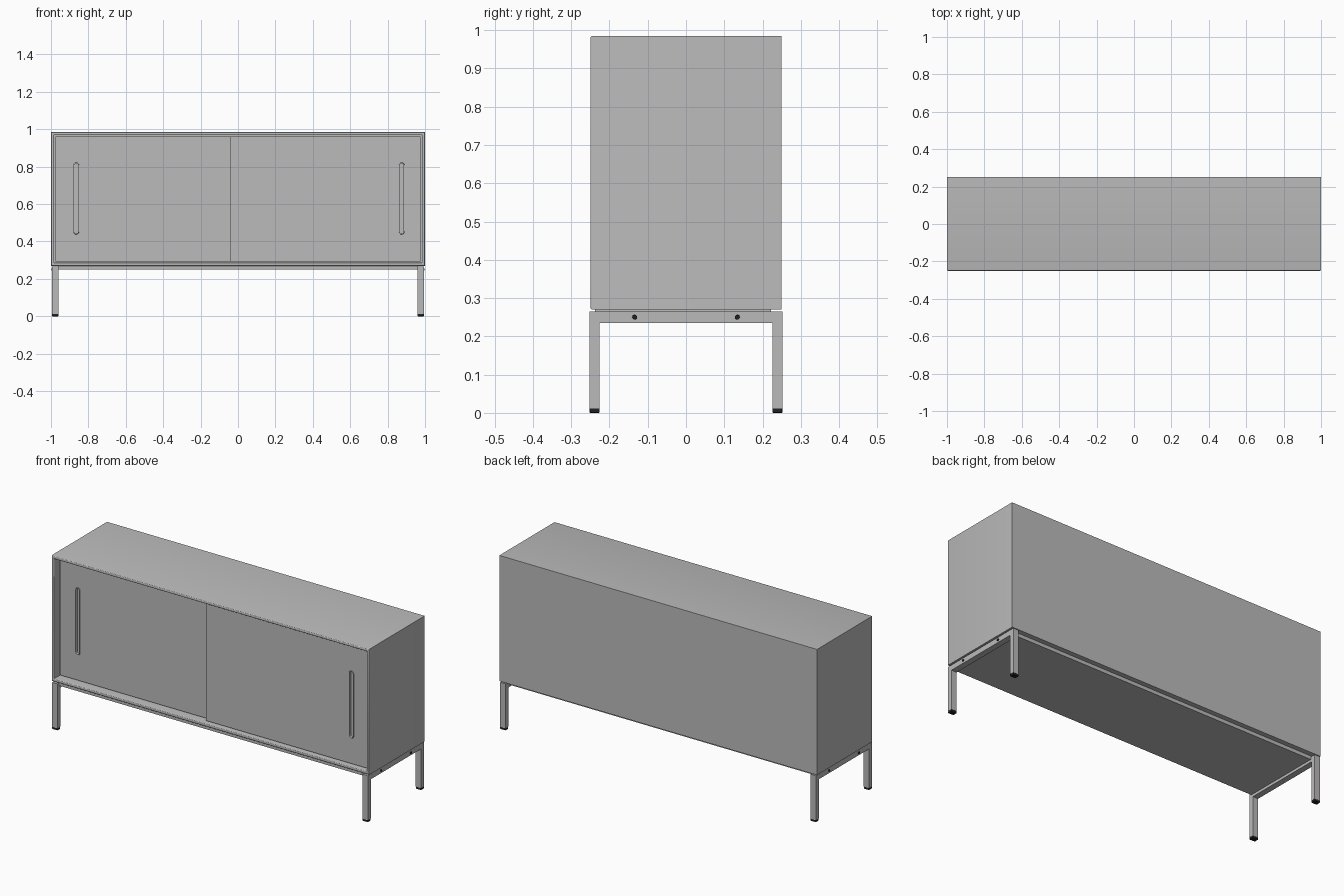
import bpy, bmesh, math
from mathutils import Vector

old = bpy.data.objects.get("Cube")
if old:
    bpy.data.objects.remove(old, do_unlink=True)


def material(name, rgb, rough=0.5):
    m = bpy.data.materials.new(name)
    m.use_nodes = True
    m.diffuse_color = (*rgb, 1)
    bsdf = m.node_tree.nodes["Principled BSDF"]
    bsdf.inputs["Base Color"].default_value = (*rgb, 1)
    bsdf.inputs["Roughness"].default_value = rough
    return m


grey = material("light grey steel", (0.5, 0.5, 0.5))
leg_grey = material("warm grey legs", (0.5, 0.49, 0.49))
black = material("black rubber", (0.015, 0.015, 0.015))


def finish(bm, name, mat):
    bmesh.ops.recalc_face_normals(bm, faces=bm.faces)
    mesh = bpy.data.meshes.new(name)
    bm.to_mesh(mesh)
    bm.free()
    mesh.materials.append(mat)
    obj = bpy.data.objects.new(name, mesh)
    bpy.context.collection.objects.link(obj)
    return obj


def activate(obj):
    bpy.ops.object.select_all(action='DESELECT')
    obj.select_set(True)
    bpy.context.view_layer.objects.active = obj


def smooth(obj):
    activate(obj)
    bpy.ops.object.shade_smooth_by_angle(angle=math.radians(35))


def box_bm(lo, hi):
    bm = bmesh.new()
    bmesh.ops.create_cube(bm, size=1)
    for v in bm.verts:
        v.co = Vector([(a + b) / 2 + c * (b - a) for a, b, c in zip(lo, hi, v.co)])
    return bm


def box(name, lo, hi, mat, bevel=0):
    bm = box_bm(lo, hi)
    if bevel:
        bmesh.ops.bevel(bm, geom=bm.edges[:], offset=bevel, segments=2,
                        profile=0.5, affect='EDGES')
    return finish(bm, name, mat)


def stadium(x, half_w, z0, z1, y, steps=10):
    """Rounded slot outline in the front plane."""
    pts = []
    for centre, start in ((z1 - half_w, 0), (z0 + half_w, math.pi)):
        for i in range(steps + 1):
            a = start + math.pi * i / steps
            pts.append((x + half_w * math.cos(a), y, centre + half_w * math.sin(a)))
    return pts


# Cabinet body: box with an inset, hollowed front and rounded front rims
FRONT, BACK, BOTTOM, TOP = -0.25, 0.25, 0.27, 0.985
bm = box_bm((-1, FRONT, BOTTOM), (1, BACK, TOP))
face = min(bm.faces, key=lambda f: f.calc_center_median().y)
bmesh.ops.inset_region(bm, faces=[face], thickness=0.024)
hollow = bmesh.ops.extrude_face_region(bm, geom=[face])
moved = [g for g in hollow["geom"] if isinstance(g, bmesh.types.BMVert)]
bmesh.ops.translate(bm, verts=moved, vec=(0, 0.08, 0))
if face.is_valid:
    bmesh.ops.delete(bm, geom=[face], context='FACES_ONLY')
rim = [e for e in bm.edges
       if all(abs(v.co.y - FRONT) < 1e-5 for v in e.verts)
       and (e.verts[0].co - e.verts[1].co).length > 0.1]
bmesh.ops.bevel(bm, geom=rim, offset=0.006, segments=3, profile=0.5, affect='EDGES')
smooth(finish(bm, "cabinet_body", grey))

# Sliding doors with recessed slot handles
doors = (("right_door", -0.976, 0.02, -0.206, -0.188, -0.865),
         ("left_door", -0.04, 0.976, -0.23, -0.209, 0.875))
for name, x0, x1, y0, y1, hx in doors:
    door = box(name, (x0, y0, 0.294), (x1, y1, 0.961), grey)
    bm = bmesh.new()
    cap = bm.faces.new([bm.verts.new(p) for p in stadium(hx, 0.011, 0.442, 0.818, y0 - 0.02)])
    ext = bmesh.ops.extrude_face_region(bm, geom=[cap])
    bmesh.ops.translate(bm, vec=(0, 0.032, 0),
                        verts=[g for g in ext["geom"] if isinstance(g, bmesh.types.BMVert)])
    cutter = finish(bm, name + "_cutter", grey)
    cutter.hide_render = True
    mod = door.modifiers.new("handle slot", 'BOOLEAN')
    mod.operation, mod.object, mod.solver = 'DIFFERENCE', cutter, 'EXACT'
    activate(door)
    bpy.ops.object.modifier_apply(modifier=mod.name)
    bpy.data.objects.remove(cutter, do_unlink=True)
    # Thin lip round the slot
    bm = bmesh.new()
    loops = [[bm.verts.new(p) for p in stadium(hx, w, 0.453 - w, 0.807 + w, y)]
             for w, y in ((0.011, y0 + 0.002), (0.011, y0 - 0.002),
                          (0.014, y0 - 0.002), (0.016, y0 + 0.001))]
    n = len(loops[0])
    for a, b in zip(loops, loops[1:] + loops[:1]):
        for i in range(n):
            j = (i + 1) % n
            bm.faces.new((a[i], a[j], b[j], b[i]))
    smooth(finish(bm, name + "_handle_lip", grey))

# Plate under the cabinet that carries the legs
box("base_plate", (-0.962, -0.238, 0.25), (0.962, 0.222, BOTTOM), leg_grey)

# Leg frames: two legs and a rail at each end, rubber feet and bolts
for side, s in (("left", 1), ("right", -1)):
    xa, xb = sorted((s * 0.96, s * 0.994))
    box(side + "_leg_rail", (xa, -0.228, 0.235), (xb, 0.228, 0.265), leg_grey)
    for end, e in (("front", -1), ("back", 1)):
        ya, yb = sorted((e * 0.226, e * 0.252))
        box(f"{end}_{side}_leg", (xa, ya, 0.012), (xb, yb, 0.265), leg_grey)
        box(f"{end}_{side}_foot", (xa, ya, 0), (xb, yb, 0.0125), black, 0.002)
        bm = bmesh.new()
        bmesh.ops.create_cone(bm, cap_ends=True, segments=16, radius1=0.007,
                              radius2=0.006, depth=0.008)
        bolt = finish(bm, f"{end}_{side}_bolt", black)
        bolt.rotation_euler = (0, s * math.pi / 2, 0)
        bolt.location = (s * 0.994, e * 0.134, 0.25)
        smooth(bolt)
